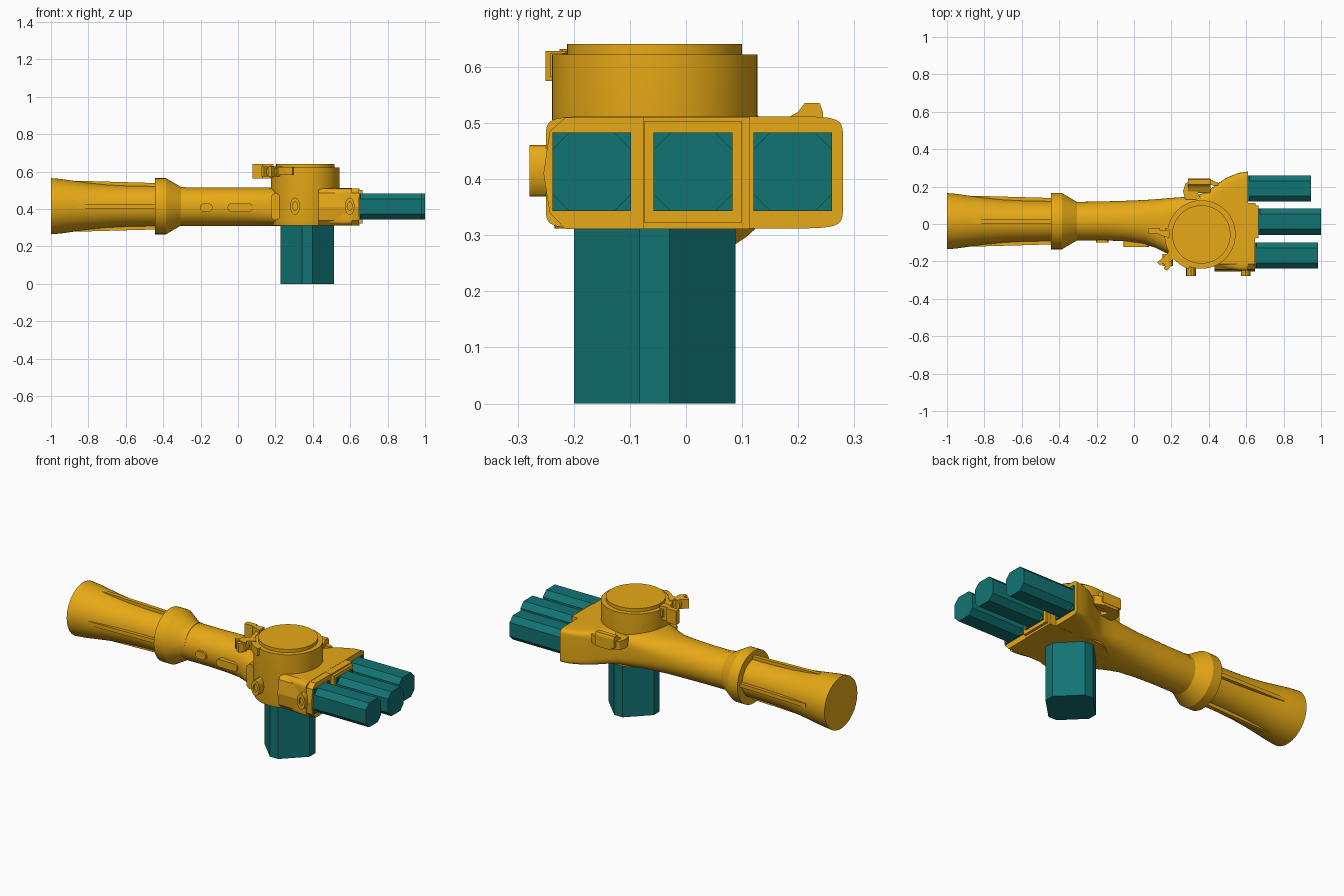
import bpy, bmesh, math
from mathutils import Matrix, Vector

if "Cube" in bpy.data.objects:
    bpy.data.objects.remove(bpy.data.objects["Cube"])


def material(name, rgb):
    m = bpy.data.materials.new(name)
    m.diffuse_color = (*rgb, 1)
    m.use_nodes = True
    m.node_tree.nodes["Principled BSDF"].inputs["Base Color"].default_value = m.diffuse_color
    return m


YELLOW = material("yellow", (0.80, 0.40, 0.008))
TEAL = material("teal", (0.006, 0.175, 0.175))
AXIS_Y, AXIS_Z = 0.015, 0.415
DRUM = Vector((0.36, -0.056))


def finish(name, bm, mat, smooth=True):
    bmesh.ops.recalc_face_normals(bm, faces=bm.faces)
    me = bpy.data.meshes.new(name)
    bm.to_mesh(me)
    bm.free()
    ob = bpy.data.objects.new(name, me)
    bpy.context.collection.objects.link(ob)
    me.materials.append(mat)
    if smooth:
        bpy.ops.object.select_all(action='DESELECT')
        ob.select_set(True)
        bpy.context.view_layer.objects.active = ob
        bpy.ops.object.shade_smooth_by_angle(angle=math.radians(30))
    return ob


def loft(name, rings, mat, smooth=True):
    """Skin a list of equal-length closed rings and cap both ends."""
    bm = bmesh.new()
    rows = [[bm.verts.new(p) for p in r] for r in rings]
    n = len(rows[0])
    for a, b in zip(rows, rows[1:]):
        for i in range(n):
            j = (i + 1) % n
            bm.faces.new((a[i], a[j], b[j], b[i]))
    bm.faces.new(rows[0])
    bm.faces.new(rows[-1])
    return finish(name, bm, mat, smooth)


def prism_z(name, pts, z0, z1, mat, smooth=False):
    return loft(name, [[(x, y, z) for x, y in pts] for z in (z0, z1)], mat, smooth)


def prism_x(name, pts, x0, x1, mat):
    return loft(name, [[(x, y, z) for y, z in pts] for x in (x0, x1)], mat, False)


def rect(cu, cv, hu, hv, c=0):
    """Rectangle, with cut corners when c is given."""
    if not c:
        return [(cu - hu, cv - hv), (cu + hu, cv - hv), (cu + hu, cv + hv), (cu - hu, cv + hv)]
    q = [(hu - c, -hv), (hu, c - hv), (hu, hv - c), (hu - c, hv),
         (c - hu, hv), (-hu, hv - c), (-hu, c - hv), (c - hu, -hv)]
    return [(cu + u, cv + v) for u, v in q]


def circle(cu, cv, ru, rv, n=48):
    return [(cu + ru * math.cos(2 * math.pi * i / n), cv + rv * math.sin(2 * math.pi * i / n))
            for i in range(n)]


# flared rear grip and collar, turned around the long axis
profile = [(-1, .15), (-.95, .146), (-.88, .136), (-.8, .125), (-.7, .115), (-.58, .109),
           (-.444, .107), (-.444, .15), (-.385, .15), (-.305, .103), (-.28, .103)]
loft("grip", [[(x, y, z) for y, z in circle(AXIS_Y, AXIS_Z, r, r)] for x, r in profile], YELLOW)

# four raised grip ribs
for k in range(4):
    rot = Matrix.Translation((0, AXIS_Y, AXIS_Z)) @ Matrix.Rotation(k * math.pi / 2, 4, 'X')
    side = [(-.87, .10), (-.44, .08), (-.44, .124), (-.79, .134), (-.87, .136)]
    loft("grip_rib", [[rot @ Vector((x, w, r)) for x, r in side] for w in (-.011, .011)],
         YELLOW, False)

# neck widening from a round tube into the flat head: x, y low, y high, squareness
sections = [(-.31, -.088, .118, 2), (-.15, -.088, .121, 2), (-.05, -.092, .124, 2.1),
            (.05, -.105, .128, 2.2), (.11, -.125, .132, 2.5), (.17, -.155, .137, 2.8),
            (.25, -.17, .143, 3.5), (.33, -.18, .15, 4.5), (.39, -.20, .172, 6),
            (.44, -.23, .212, 8), (.5, -.24, .25, 10), (.56, -.248, .273, 12),
            (.61, -.25, .28, 12)]
rings = []
for x, lo, hi, n in sections:
    h = .103 if x < .3 else .1
    ring = []
    for i in range(64):
        c, s = math.cos(math.tau * i / 64), math.sin(math.tau * i / 64)
        ring.append((x, (lo + hi) / 2 + (hi - lo) / 2 * math.copysign(abs(c) ** (2 / n), c),
                     AXIS_Z - .003 + h * math.copysign(abs(s) ** (2 / n), s)))
    rings.append(ring)
loft("neck_and_head", rings, YELLOW)

# stepped front faces of the head
prism_x("head_center_block", rect(.0125, .413, .0875, .09), .5, .665, YELLOW)
prism_x("head_center_backing", rect(.018, .411, .095, .1), .5, .65, YELLOW)
prism_x("head_side_block", [(-.07, .311), (-.215, .311), (-.243, .34), (-.254, .41),
                            (-.243, .485), (-.215, .51), (-.07, .51)], .43, .647, YELLOW)

# three chamfered barrels on square sockets
for y, x0, x1 in ((-.168, .647, .983), (.0125, .665, 1.0), (.19, .61, .945)):
    prism_x("barrel_socket", rect(y, .413, .07, .07), x0 - .05, x0 + .008, TEAL)
    prism_x("barrel", rect(y, .413, .07, .07, .03), x0, x1, TEAL)

# downward post: diamond with cut points
post = []
for k in range(4):
    for u, v in ((.144, -.027), (.144, .027)):
        c, s = round(math.cos(k * math.pi / 2)), round(math.sin(k * math.pi / 2))
        post.append((.37 + c * u - s * v, -.056 + s * u + c * v))
prism_z("post", post, 0, .36, TEAL)

# drum with a stepped lid
loft("drum", [[(x, y, z) for x, y in circle(*DRUM, r, r, 64)] for z, r in
              ((.312, .178), (.34, .183), (.622, .183), (.622, .156), (.641, .156))], YELLOW)

# side studs
for x, y0, y1 in ((.305, -.279, -.2), (.597, -.279, -.22)):
    loft("side_stud", [[(px, y, pz) for px, pz in circle(x, AXIS_Z, .026 * k, .046 * k, 16)]
                       for y, k in ((y1, 1), (y0, 1), (y0, .5), (y0 + .012, .5))], YELLOW)

# switches on the near side of the tube
for x, hx, y in ((-.17, .034, -.1), (.012, .068, -.122)):
    pts = [(x + (hx - .022 if math.cos(a) > 0 else .022 - hx) + .022 * math.cos(a),
            .408 + .022 * math.sin(a)) for a in [math.tau * (i + .5) / 20 for i in range(20)]]
    loft("tube_switch", [[(px, yy, pz) for px, pz in pts] for yy in (y, -.05)], YELLOW)

# rounded bar beside the drum
loft("drum_guard", [[(px, y, pz) for px, pz in rect(.2, .413, .022, .072, .014)]
                    for y in (-.175, -.06)], YELLOW, False)

# clip bracket wrapped around the drum's rear rim
arc = [math.radians(a) for a in range(170, 251, 8)]
band = [(DRUM.x + r * math.cos(a), DRUM.y + r * math.sin(a))
        for r, seq in ((.175, arc), (.197, arc[::-1])) for a in seq]
prism_z("clip_band", band, .582, .625, YELLOW, True)
prism_z("clip_rear_jaw", [(.19, -.075), (.14, -.06), (.13, -.052), (.078, -.052), (.078, -.022),
                          (.14, -.022), (.14, -.035), (.19, -.03)], .562, .641, YELLOW)
prism_z("clip_near_jaw", [(.2, -.135), (.165, -.17), (.125, -.205), (.14, -.222), (.155, -.21),
                          (.168, -.222), (.16, -.24), (.178, -.25), (.205, -.215), (.195, -.2),
                          (.235, -.17)], .575, .628, YELLOW)
loft("clip_pin", [[(x, y, z) for x, z in circle(.18, .6, .028, .032, 16)]
                  for y in (-.225, -.16)], YELLOW)

# hooked lever on the far side of the head
prism_z("lever_arm", [(.275, .13), (.262, .175), (.275, .215), (.31, .242), (.40, .242),
                      (.45, .22), (.45, .205), (.38, .21), (.33, .185), (.36, .13)],
        .455, .505, YELLOW)
loft("lever_tip", [[(x, y, z) for y, z in ((.165, .5), (.2, .52), (.212, .536), (.238, .536),
                                           (.244, .52), (.244, .47), (.165, .47))]
                   for x in (.29, .41)], YELLOW, False)
